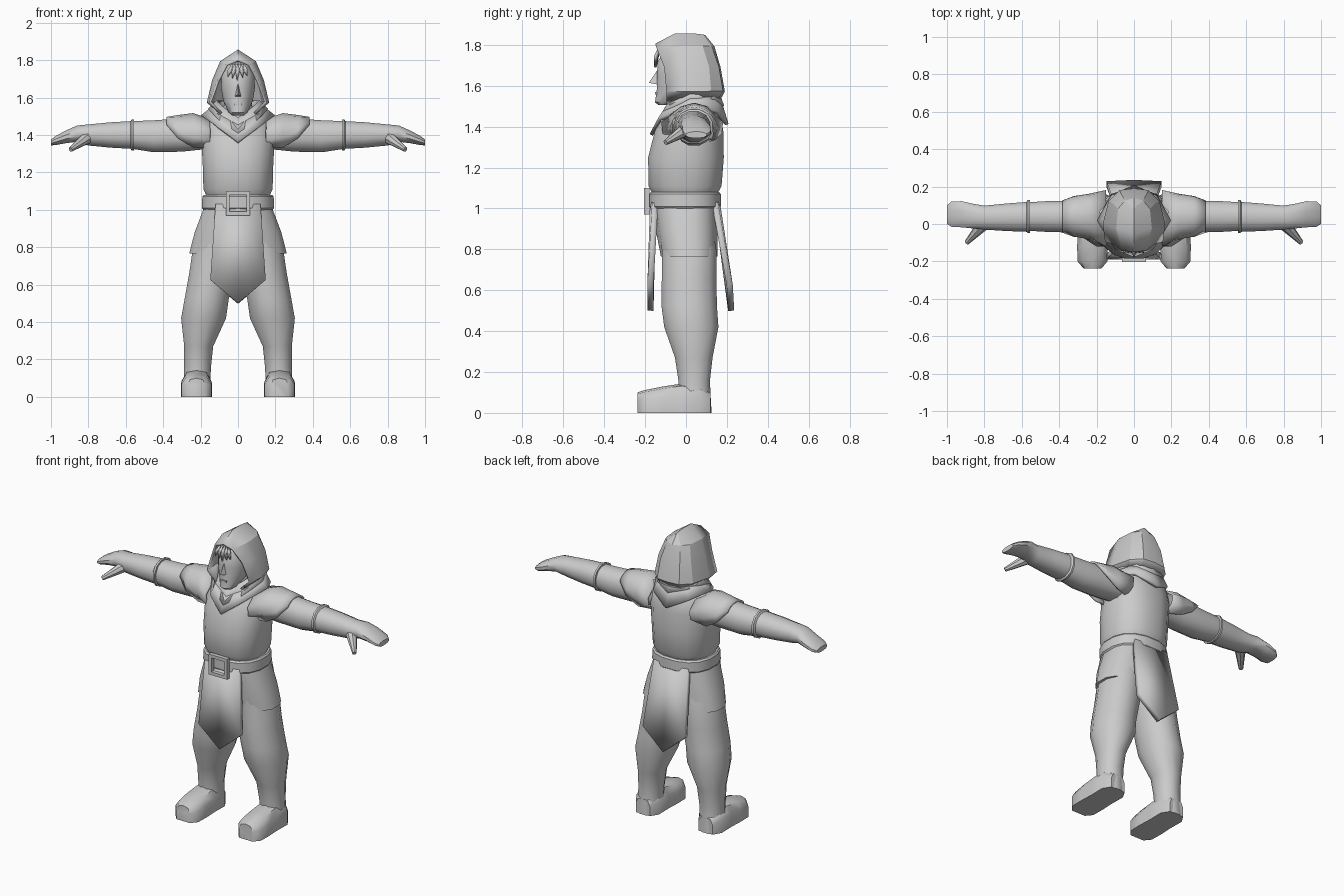
import bpy, bmesh, math
from mathutils import Vector

if "Cube" in bpy.data.objects:
    bpy.data.objects.remove(bpy.data.objects["Cube"])

grey = bpy.data.materials.new("plain grey")
grey.use_nodes = True
COLOUR = (0.6, 0.6, 0.6, 1)
grey.diffuse_color = COLOUR
grey.node_tree.nodes["Principled BSDF"].inputs["Base Color"].default_value = COLOUR


def finish(name, bm, thick=0, angle=40):
    """Turn a bmesh into a shaded object."""
    bmesh.ops.remove_doubles(bm, verts=bm.verts, dist=0.0005)
    bmesh.ops.recalc_face_normals(bm, faces=bm.faces)
    mesh = bpy.data.meshes.new(name)
    bm.to_mesh(mesh)
    bm.free()
    mesh.materials.append(grey)
    obj = bpy.data.objects.new(name, mesh)
    bpy.context.collection.objects.link(obj)
    if thick:
        mod = obj.modifiers.new("thickness", "SOLIDIFY")
        mod.thickness = thick
        mod.offset = 0
    bpy.ops.object.select_all(action="DESELECT")
    obj.select_set(True)
    bpy.context.view_layer.objects.active = obj
    bpy.ops.object.shade_smooth_by_angle(angle=math.radians(angle))
    return obj


def skin(bm, rows, closed):
    """Bridge rows of points with quads."""
    rows = [[bm.verts.new(p) for p in row] for row in rows]
    n = len(rows[0])
    for a, b in zip(rows, rows[1:]):
        for i in range(n if closed else n - 1):
            j = (i + 1) % n
            bm.faces.new((a[i], a[j], b[j], b[i]))
    if closed:
        bm.faces.new(rows[0])
        bm.faces.new(rows[-1])


def loft(name, axis, sections, sides=12, power=0.85, s=1, angle=40):
    """Closed tube; a section is (position, centre a, centre b, radius a, radius b)."""
    rows = []
    for t, ca, cb, ra, rb in sections:
        row = []
        for i in range(sides):
            w = 2 * math.pi * (i + 0.5) / sides
            c, d = math.cos(w), math.sin(w)
            a = ca + ra * math.copysign(abs(c) ** power, c)
            b = cb + rb * math.copysign(abs(d) ** power, d)
            p = (a, b, t) if axis == "z" else (t, a, b)
            row.append((p[0] * s, p[1], p[2]))
        rows.append(row)
    bm = bmesh.new()
    skin(bm, rows, True)
    return finish(name, bm, angle=angle)


def cloth(name, rows, thick, angle=25, rim=0):
    """Sheet given as its left half and mirrored across x = 0."""
    bm = bmesh.new()
    skin(bm, rows, False)
    skin(bm, [[(-x, y, z) for x, y, z in row] for row in rows], False)
    if rim:
        bmesh.ops.remove_doubles(bm, verts=bm.verts, dist=0.0005)
        bmesh.ops.recalc_face_normals(bm, faces=bm.faces)
        bmesh.ops.inset_region(bm, faces=bm.faces[:], thickness=rim, depth=-0.004)
    return finish(name, bm, thick, angle)


def box(name, centre, size):
    bm = bmesh.new()
    bmesh.ops.create_cube(bm, size=1)
    bmesh.ops.scale(bm, vec=size, verts=bm.verts)
    bmesh.ops.translate(bm, vec=centre, verts=bm.verts)
    return finish(name, bm)


# Body, belt and skirt
loft("torso", "z", [(1.07, 0, -.005, .17, .16), (1.11, 0, -.005, .188, .182),
                    (1.25, 0, 0, .192, .188), (1.38, 0, .015, .2, .17),
                    (1.46, 0, .03, .185, .14), (1.51, 0, .03, .12, .11)], 16)
loft("belt", "z", [(1.0, 0, -.005, .188, .17), (1.01, 0, -.005, .196, .178),
                   (1.07, 0, -.005, .194, .178), (1.08, 0, -.005, .186, .17)], 16, angle=30)
loft("skirt", "z", [(.765, 0, .015, .265, .14), (.88, 0, .005, .235, .152),
                    (1.01, 0, -.005, .185, .16)], 16, .75)
for side in (-1, 1):
    box("buckle_upright", (side * .055, -.192, 1.035), (.02, .025, .13))
    box("buckle_bar", (0, -.192, 1.035 + side * .055), (.09, .025, .02))

# Hanging panels with a narrow rim
cloth("front_panel", [[(0, -.165, 1.03), (.12, -.155, 1.03)],
                      [(0, -.178, .5), (.148, -.178, .625)]], .03, rim=.012)
cloth("back_panel", [[(0, .155, 1.03), (.12, .145, 1.03)],
                     [(0, .225, .5), (.148, .218, .625)]], .03, rim=.012)

# Neck, collar layers and hood
loft("neck", "z", [(1.4, 0, .02, .1, .1), (1.58, 0, .01, .075, .08)])
cloth("cape_collar", [
    [(0, -.17, 1.36), (.1, -.13, 1.435), (.19, .02, 1.5), (.12, .15, 1.47), (0, .2, 1.41)],
    [(0, -.115, 1.45), (.09, -.09, 1.5), (.14, .02, 1.54), (.09, .13, 1.55), (0, .16, 1.54)]], .018)
cloth("scarf_collar", [
    [(0, -.145, 1.405), (.1, -.105, 1.475), (.155, .02, 1.535), (.1, .14, 1.53), (0, .18, 1.5)],
    [(0, -.09, 1.49), (.08, -.06, 1.55), (.11, .02, 1.58), (.08, .12, 1.58), (0, .15, 1.58)]], .015)
cloth("hood", [
    [(.09, -.095, 1.515), (.12, -.03, 1.545), (.12, .1, 1.55), (.07, .155, 1.545), (0, .165, 1.54)],
    [(.148, -.095, 1.575), (.16, 0, 1.575), (.13, .12, 1.575), (.075, .175, 1.575), (0, .183, 1.575)],
    [(.105, -.105, 1.69), (.132, 0, 1.69), (.11, .11, 1.69), (.065, .155, 1.69), (0, .162, 1.69)],
    [(.06, -.14, 1.775), (.09, -.02, 1.79), (.08, .08, 1.79), (.045, .12, 1.79), (0, .133, 1.79)],
    [(0, -.148, 1.8), (0, -.05, 1.85), (0, .03, 1.85), (0, .08, 1.845), (0, .09, 1.843)]], .014)

# Head and face
loft("head", "z", [(1.505, 0, -.1, .03, .035), (1.52, 0, -.085, .05, .068),
                   (1.58, 0, -.04, .08, .105), (1.65, 0, -.03, .092, .115),
                   (1.72, 0, -.03, .09, .11), (1.78, 0, -.02, .06, .08)], 16, 1)
bm = bmesh.new()
for p in [(0, -.135, 1.685), (0, -.182, 1.615), (.02, -.135, 1.605), (-.02, -.135, 1.605)]:
    bm.verts.new(p)
bmesh.ops.convex_hull(bm, input=bm.verts)
finish("nose", bm)
box("lips", (0, -.143, 1.563), (.04, .018, .012))

# Fringe of pointed locks
for x, tip, low in [(-.03, -.055, 1.71), (-.015, -.03, 1.7), (0, -.005, 1.69),
                    (.015, .025, 1.705), (.03, .05, 1.715)]:
    bm = bmesh.new()
    mid = (x + tip) / 2
    outline = [(x, -.13, 1.785), (mid + .013, -.15, 1.745), (tip, -.15, low), (mid - .013, -.15, 1.745)]
    bm.faces.new([bm.verts.new(p) for p in outline])
    finish("hair_lock", bm, .012)

# Paired limbs
for side, s in (("left", 1), ("right", -1)):
    loft(side + "_arm", "x", [
        (.14, .04, 1.41, .09, .085), (.3, .04, 1.4, .088, .092), (.45, .04, 1.393, .086, .088),
        (.57, .04, 1.4, .078, .076)], s=s, power=.9)
    loft(side + "_glove", "x", [
        (.555, .04, 1.4, .082, .078), (.556, .04, 1.4, .092, .086), (.568, .04, 1.4, .092, .086),
        (.575, .038, 1.4, .082, .076), (.68, .036, 1.4, .076, .07), (.8, .034, 1.4, .066, .058),
        (.86, .042, 1.407, .068, .045), (.92, .052, 1.39, .072, .035),
        (.975, .053, 1.37, .07, .025), (1.0, .05, 1.36, .052, .016)], s=s, power=.9)

    # Tapered thumb
    bm = bmesh.new()
    a, b = Vector((.8 * s, .005, 1.39)), Vector((.895 * s, -.1, 1.322))
    bmesh.ops.create_cone(bm, cap_ends=True, segments=8, radius1=.036, radius2=.013,
                          depth=(b - a).length)
    bmesh.ops.rotate(bm, verts=bm.verts, matrix=(b - a).to_track_quat("Z", "Y").to_matrix())
    bmesh.ops.translate(bm, verts=bm.verts, vec=(a + b) / 2)
    finish(side + "_thumb", bm)

    # Shoulder guard: an arched shell that reaches lower toward the chest
    rows = []
    for x, cy, cz, ry, rz, reach in [(.15, .03, 1.4, .15, .08, 150), (.24, .04, 1.4, .115, .11, 125),
                                     (.32, .04, 1.4, .104, .1, 100), (.38, .04, 1.4, .098, .09, 55)]:
        row = []
        for i in range(9):
            w = math.radians(reach * (i / 4 - 1))
            row.append((x * s, cy + ry * math.sin(w), cz + rz * math.cos(w)))
        rows.append(row)
    bm = bmesh.new()
    skin(bm, rows, False)
    finish(side + "_shoulder_guard", bm, .014)

    loft(side + "_leg", "z", [
        (0, .222, .045, .08, .083), (.1, .218, .042, .073, .08), (.16, .216, .04, .074, .08),
        (.27, .21, .038, .08, .095), (.42, .184, .026, .124, .137), (.52, .168, .016, .122, .14),
        (.66, .14, .015, .125, .138), (.8, .122, .015, .122, .138), (.92, .1, 0, .1, .13)], s=s, power=.95)

    # Boot: domed cross-sections from heel to toe
    rows = []
    for y, w, h in [(.12, .05, .1), (.07, .08, .14), (-.03, .078, .142), (-.12, .082, .128),
                    (-.2, .08, .112), (-.238, .048, .1)]:
        rows.append([(s * (.222 + w * u), y, h * v) for u, v in
                     [(-1, 0), (-1, .6), (-.7, .92), (0, 1), (.7, .92), (1, .6), (1, 0)]])
    bm = bmesh.new()
    skin(bm, rows, True)
    finish(side + "_boot", bm, angle=50)
